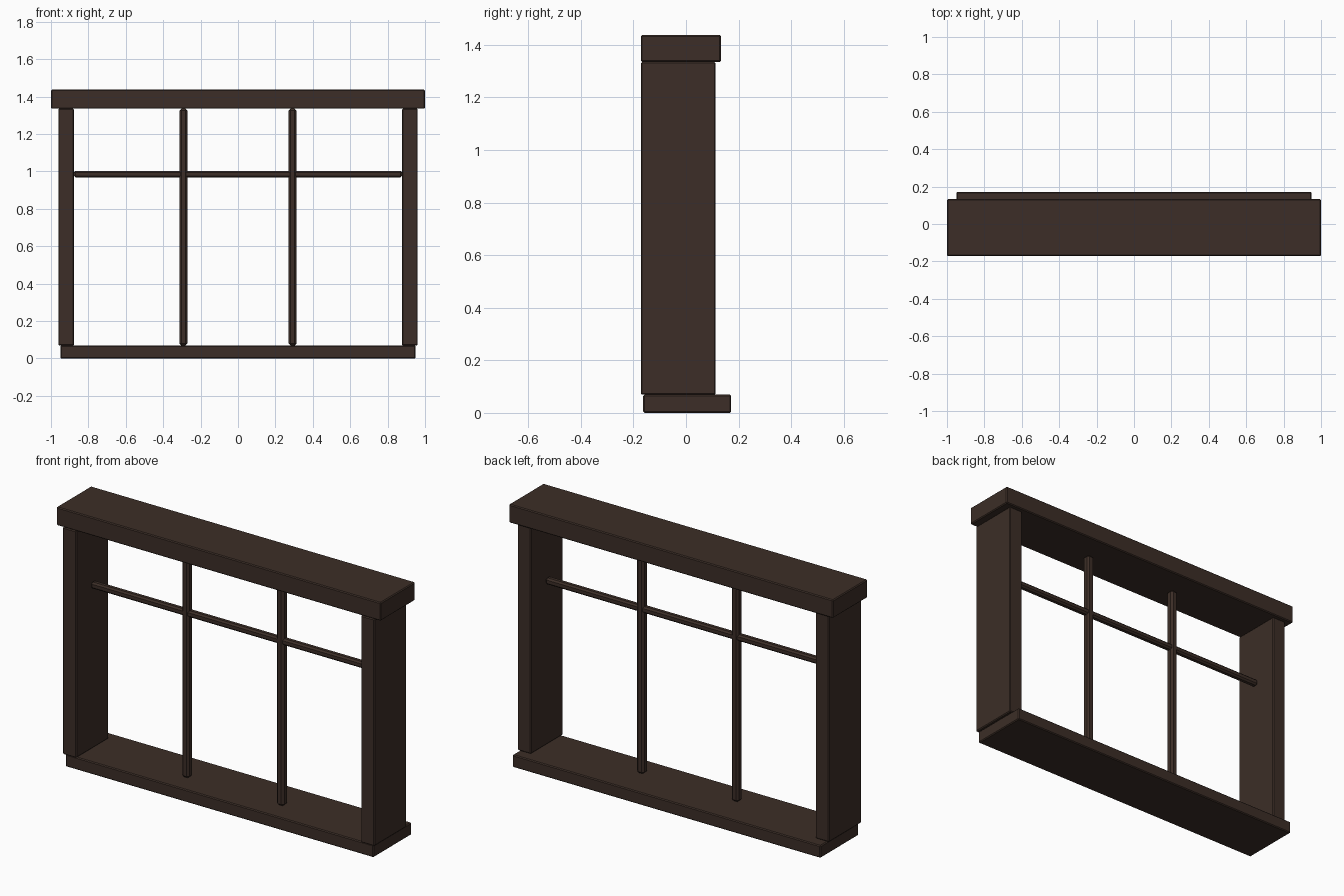
import bpy
import bmesh

if "Cube" in bpy.data.objects:
    bpy.data.objects.remove(bpy.data.objects["Cube"])

wood = bpy.data.materials.new("dark_wood")
wood.diffuse_color = (0.045, 0.027, 0.02, 1)
wood.use_nodes = True
wood.node_tree.nodes["Principled BSDF"].inputs["Base Color"].default_value = wood.diffuse_color


def beam(name, x, y, z, bevel):
    """Chamfered timber filling the given (min, max) ranges."""
    bm = bmesh.new()
    bmesh.ops.create_cube(bm, size=1)
    for v in bm.verts:
        v.co = [(lo + hi) / 2 + c * (hi - lo)
                for c, (lo, hi) in zip(v.co, (x, y, z))]
    bmesh.ops.bevel(bm, geom=bm.edges[:], offset=bevel, segments=1,
                    profile=0.5, affect='EDGES')
    mesh = bpy.data.meshes.new(name)
    bm.to_mesh(mesh)
    bm.free()
    mesh.materials.append(wood)
    obj = bpy.data.objects.new(name, mesh)
    bpy.context.collection.objects.link(obj)
    return obj


# Sill and lintel
beam("sill", (-0.95, 0.95), (-0.163, 0.172), (0, 0.069), 0.005)
beam("lintel", (-1, 1), (-0.172, 0.133), (1.335, 1.437), 0.005)

# Side posts and thin vertical bars, mirrored left and right
for side, s in (("left", -1), ("right", 1)):
    beam(side + "_post", sorted((s * 0.877, s * 0.961)),
         (-0.172, 0.113), (0.069, 1.335), 0.005)
    beam(side + "_mullion", sorted((s * 0.27, s * 0.314)),
         (-0.052, -0.008), (0.069, 1.335), 0.011)

# Horizontal glazing bar
beam("transom_bar", (-0.877, 0.877), (-0.048, -0.012), (0.967, 1.003), 0.009)
